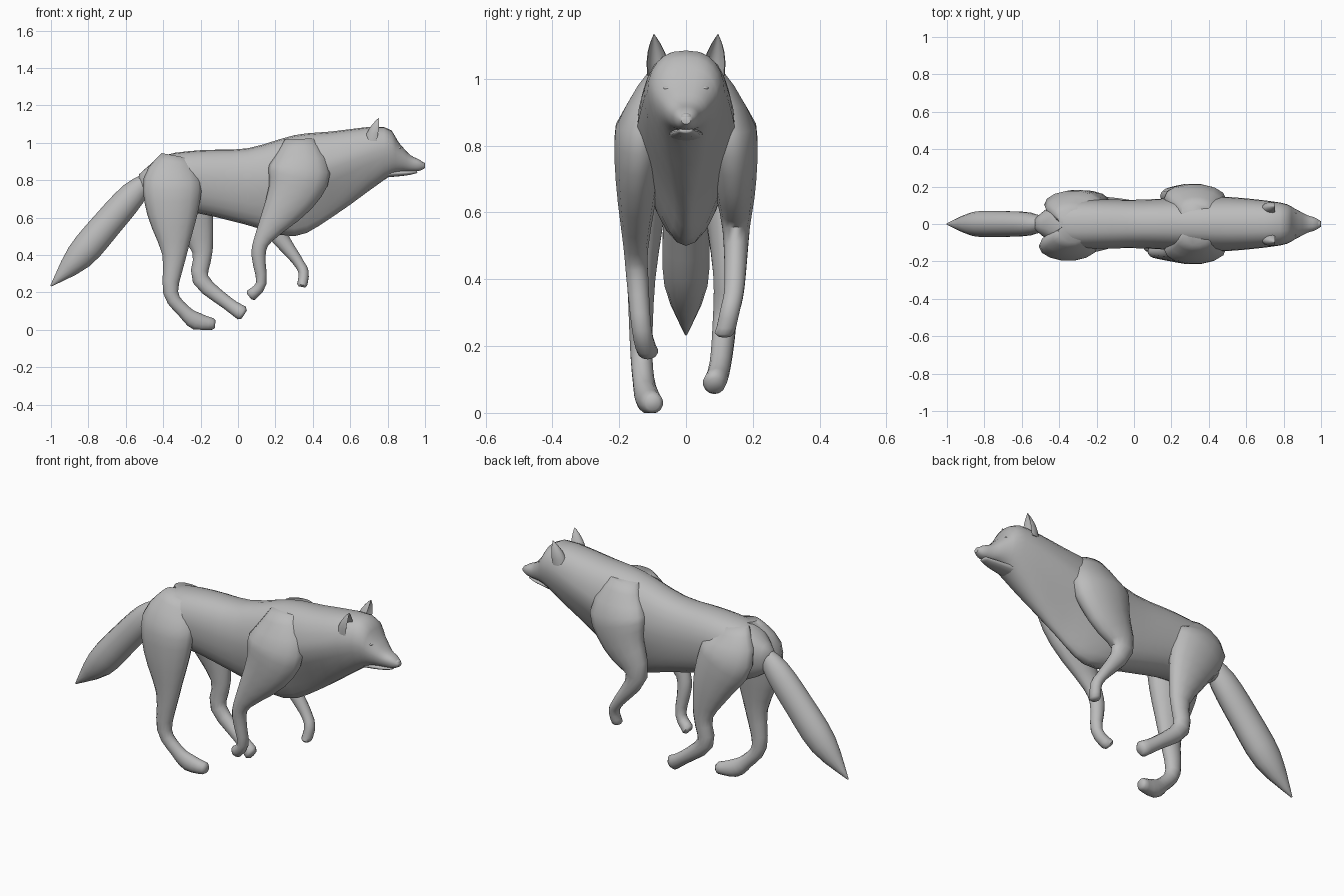
import bpy, bmesh, math
from mathutils import Vector

if "Cube" in bpy.data.objects:
    bpy.data.objects.remove(bpy.data.objects["Cube"])

GREY = (0.5, 0.5, 0.5, 1)
fur = bpy.data.materials.new("plain grey")
fur.use_nodes = True
fur.diffuse_color = GREY
shader = fur.node_tree.nodes["Principled BSDF"]
shader.inputs["Base Color"].default_value = GREY
shader.inputs["Roughness"].default_value = 0.8


def finish(name, bm):
    bmesh.ops.recalc_face_normals(bm, faces=bm.faces)
    mesh = bpy.data.meshes.new(name)
    bm.to_mesh(mesh)
    bm.free()
    mesh.materials.append(fur)
    obj = bpy.data.objects.new(name, mesh)
    bpy.context.collection.objects.link(obj)
    bpy.ops.object.select_all(action="DESELECT")
    obj.select_set(True)
    bpy.context.view_layer.objects.active = obj
    bpy.ops.object.shade_smooth_by_angle(angle=math.radians(55))


def skin(name, rings):
    """Bridge rings of points and cap both ends."""
    bm = bmesh.new()
    loops = [[bm.verts.new(point) for point in ring] for ring in rings]
    for near, far in zip(loops, loops[1:]):
        for i in range(len(near)):
            bm.faces.new((near[i - 1], near[i], far[i], far[i - 1]))
    bm.faces.new(loops[0])
    bm.faces.new(loops[-1])
    finish(name, bm)


def angles(count):
    return [math.tau * k / count for k in range(count)]


def smooth(points, steps=3):
    """Pass a flowing curve through a few key points of any dimension."""
    keys = [Vector(p) for p in points]
    keys = [keys[0]] + keys + [keys[-1]]
    result = []
    for before, start, end, after in zip(keys, keys[1:], keys[2:], keys[3:]):
        leave, arrive = (end - before) / 2, (after - start) / 2
        for step in range(steps):
            t = step / steps
            ease = t * t * (3 - 2 * t)
            result.append(start.lerp(end, ease)
                          + leave * t * (1 - t) ** 2 - arrive * t * t * (1 - t))
    return result + [keys[-1]]


def limb(name, path, side=0, spread=0, base=0.02, ratio=0.36):
    """Oval tube along (x, z, half depth); its width follows from its depth."""
    keys = smooth(path)
    last = len(keys) - 1
    rings = []
    for i, (x, z, depth) in enumerate(keys):
        along = keys[min(i + 1, last)] - keys[max(i - 1, 0)]
        tangent = Vector((along.x, 0, along.y)).normalized()
        across = Vector((tangent.z, 0, -tangent.x)) * depth
        # Bow outward along the leg, tuck the root into the body
        f = i / last
        bow = 0.035 * math.sin(math.pi * f) - 0.05 * max(0, 1 - 6 * f)
        centre = Vector((x, side * (spread + bow), z))
        width = Vector((0, base + ratio * depth, 0))
        rings.append([centre + across * math.cos(u) + width * math.sin(u)
                      for u in angles(14)])
    # Rounded tip, and a flat sole where the foot meets the ground
    rings.append([centre + tangent * depth * 0.4 + (p - centre) * 0.65 for p in rings[-1]])
    for ring in rings:
        for point in ring:
            point.z = max(point.z, 0)
    skin(name, rings)


def trunk(name, sections):
    """Upright egg sections from (x, top, bottom, half width), keeled at the chest."""
    rings = []
    for x, top, bottom, width in smooth(sections):
        middle = bottom + (top - bottom) * 0.57
        keel = 0.7 * math.exp(-((x - 0.45) / 0.25) ** 2)
        ring = []
        for u in angles(24):
            rise, swing = math.cos(u), math.sin(u)
            reach = top - middle if rise > 0 else middle - bottom
            bulge = math.copysign(abs(swing) ** 0.8, swing)
            y = width * bulge * (1 - keel * max(0, -rise))
            ring.append((x, y, middle + rise * reach))
        rings.append(ring)
    skin(name, rings)


def ball(name, place, size):
    bm = bmesh.new()
    bmesh.ops.create_uvsphere(bm, u_segments=12, v_segments=8, radius=1)
    bmesh.ops.scale(bm, vec=size, verts=bm.verts)
    bmesh.ops.translate(bm, vec=place, verts=bm.verts)
    finish(name, bm)


def ear(name, side):
    """Rounded ear whose front is cupped inward."""
    base, tip = Vector((0.73, side * 0.08, 1.01)), Vector((0.755, side * 0.096, 1.135))
    rings = []
    for f in (0, 0.3, 0.55, 0.75, 0.9, 0.99):
        centre = base.lerp(tip, f)
        size = 1 - f ** 2.2
        ring = []
        for u in angles(16):
            front = math.cos(u)
            if front > 0.3:
                front = 0.6 - front
            ring.append(centre + size * Vector((0.055 * front, 0.036 * math.sin(u), 0)))
        rings.append(ring)
    skin(name, rings)


# Body, neck, head and upper muzzle in one skin
trunk("body", [
    (-.53, .83, .72, .03), (-.4, .93, .64, .12), (-.2, .96, .62, .13),
    (.05, .97, .56, .13), (.3, 1.04, .5, .145), (.5, 1.06, .6, .145),
    (.78, 1.085, .8, .115), (.86, 1, .84, .082), (.92, .935, .845, .05),
    (.97, .91, .85, .033), (1, .885, .865, .014)])

# Lower jaw tucked under the muzzle
limb("lower_jaw", [(.8, .835, .02), (.9, .839, .014), (.955, .845, .008)],
     base=0, ratio=2.6)
ball("nose", (.985, 0, .885), (.015, .018, .013))

# Tail
limb("tail", [(-.47, .82, .03), (-.56, .725, .07), (-.7, .565, .08),
              (-.85, .39, .075), (-1, .235, .004)], base=0, ratio=.88)

# Hind legs, the right one planted and the left one lifted
limb("right_hind_leg", [
    (-.33, .93, .08), (-.35, .8, .155), (-.35, .62, .135), (-.34, .4, .065),
    (-.36, .2, .04), (-.29, .1, .036), (-.22, .045, .047), (-.135, .03, .032)],
     side=-1, spread=.1)
limb("left_hind_leg", [
    (-.33, .93, .08), (-.33, .8, .155), (-.25, .62, .12), (-.19, .42, .055),
    (-.2, .27, .045), (-.06, .145, .035), (.02, .09, .04)], side=1, spread=.085)

# Forelegs share a shoulder and part at the elbow
shoulder = [(.33, 1.02, .08), (.33, .86, .165), (.28, .71, .13)]
limb("right_foreleg", shoulder + [
    (.14, .5, .05), (.11, .4, .038), (.125, .25, .028), (.07, .185, .032)],
     side=-1, spread=.115)
limb("left_foreleg", shoulder + [
    (.2, .55, .06), (.31, .38, .03), (.35, .31, .028), (.343, .24, .027)],
     side=1, spread=.115)

# Ears and eyes
for label, side in (("right", -1), ("left", 1)):
    ear(label + "_ear", side)
    ball(label + "_eye", (.858, side * .055, .972), (.013, .013, .007))
